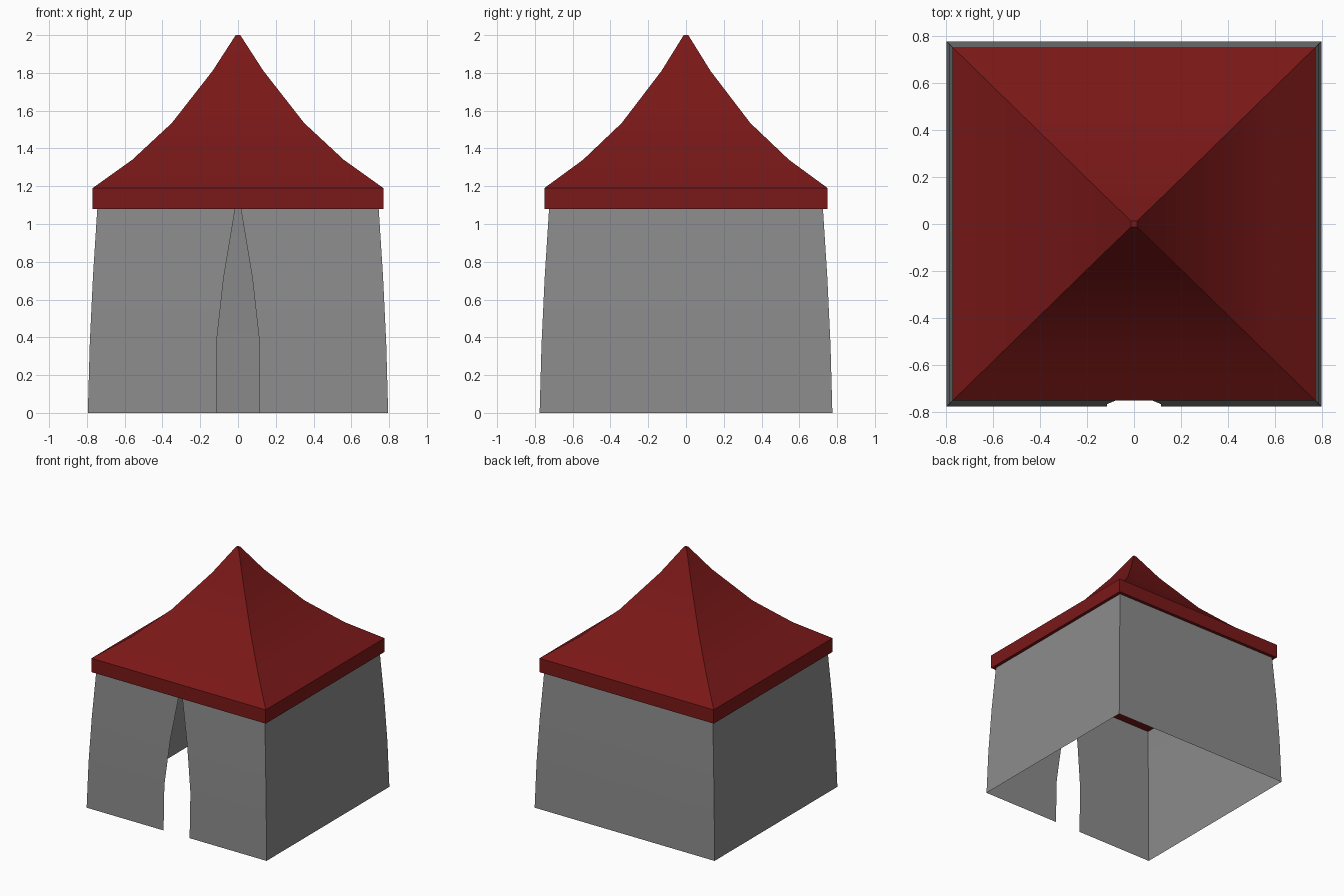
import bpy, bmesh
from math import radians

if "Cube" in bpy.data.objects:
    bpy.data.objects.remove(bpy.data.objects["Cube"])

def material(name, color):
    mat = bpy.data.materials.new(name)
    mat.diffuse_color = (*color, 1)
    mat.use_nodes = True
    mat.node_tree.nodes["Principled BSDF"].inputs["Base Color"].default_value = mat.diffuse_color
    return mat

def finish(name, bm, mat):
    bmesh.ops.remove_doubles(bm, verts=bm.verts, dist=0.0005)
    bmesh.ops.recalc_face_normals(bm, faces=bm.faces)
    mesh = bpy.data.meshes.new(name)
    bm.to_mesh(mesh)
    bm.free()
    mesh.materials.append(mat)
    obj = bpy.data.objects.new(name, mesh)
    bpy.context.collection.objects.link(obj)
    # Soft along the curved profile, crisp at the corners
    bpy.ops.object.select_all(action='DESELECT')
    obj.select_set(True)
    bpy.context.view_layer.objects.active = obj
    bpy.ops.object.shade_smooth_by_angle(angle=radians(20))

def strip(bm, rows):
    """Skin rows of points with quads."""
    rows = [[bm.verts.new(p) for p in row] for row in rows]
    for low, high in zip(rows, rows[1:]):
        for i in range(len(low) - 1):
            bm.faces.new((low[i], low[i + 1], high[i + 1], high[i]))
    return rows

def square_ring(hx, hy, z):
    return [(-hx, -hy, z), (hx, -hy, z), (hx, hy, z), (-hx, hy, z), (-hx, -hy, z)]

red = material("red_cloth", (0.195, 0.009, 0.009))
grey = material("grey_cloth", (0.26, 0.26, 0.26))

# Wall profile: half width, half depth, height, half door opening
wall = [(0.795, 0.775, 0.0, 0.115), (0.785, 0.765, 0.36, 0.115),
        (0.768, 0.748, 0.72, 0.075), (0.745, 0.725, 1.08, 0.015)]

# Cloth walls, one sheet running from door edge to door edge
bm = bmesh.new()
strip(bm, [[(d, -hy, z), (hx, -hy, z), (hx, hy, z), (-hx, hy, z),
            (-hx, -hy, z), (-d, -hy, z)] for hx, hy, z, d in wall])
finish("tent_walls", bm, grey)

# Swept roof with a hanging valance, tiny flat tip and flat underside
roof = [(0.77, 0.75, 1.08), (0.77, 0.75, 1.19), (0.56, 0.545, 1.34),
        (0.35, 0.34, 1.535), (0.135, 0.13, 1.81), (0.012, 0.012, 2.0)]
bm = bmesh.new()
rows = strip(bm, [square_ring(*r) for r in roof])
bm.faces.new(rows[-1][:4])
bm.faces.new(rows[0][:4])
finish("roof", bm, red)
